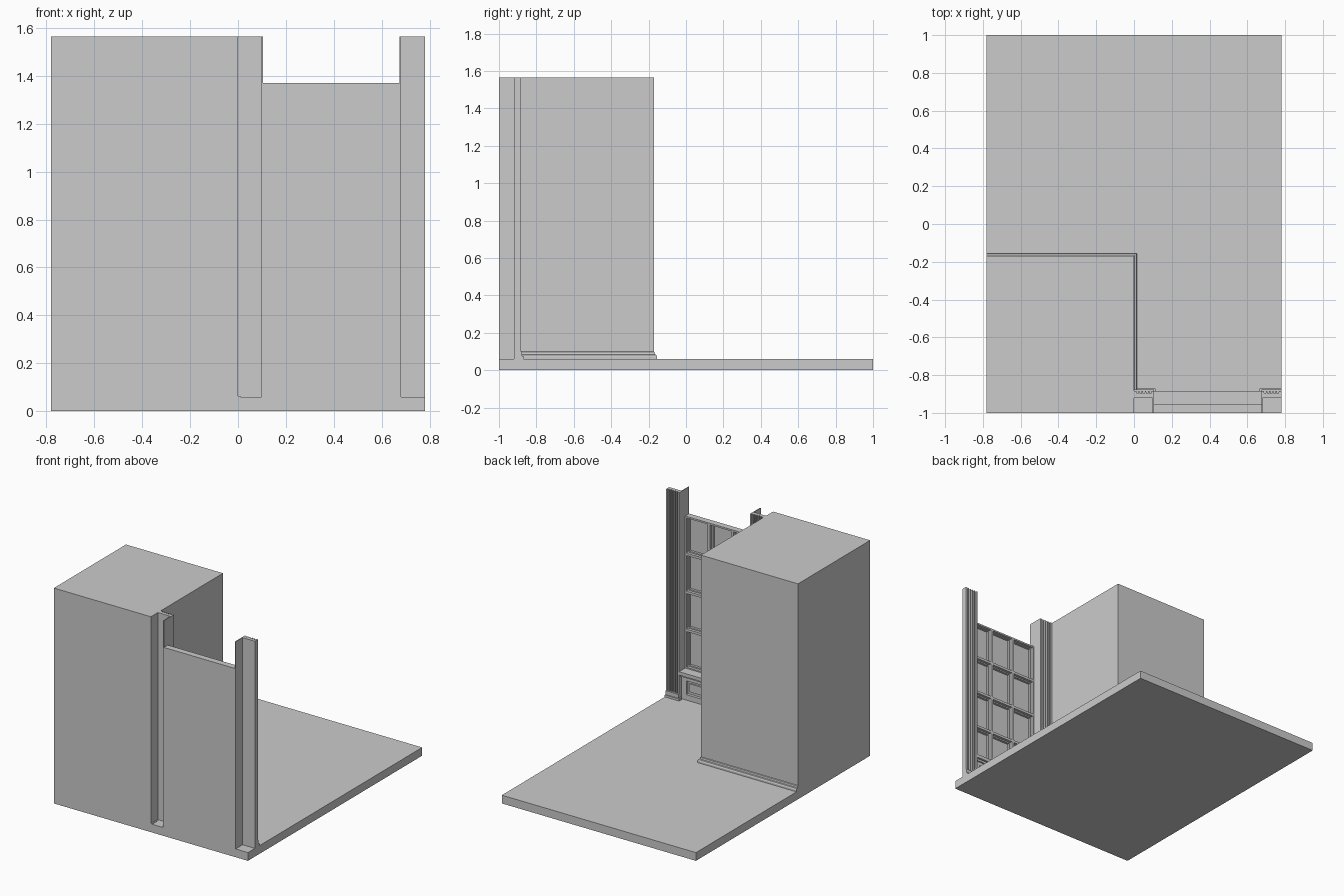
import bpy, bmesh

if "Cube" in bpy.data.objects:
    bpy.data.objects.remove(bpy.data.objects["Cube"])

def finish(name, bm):
    bmesh.ops.recalc_face_normals(bm, faces=bm.faces)
    me = bpy.data.meshes.new(name)
    bm.to_mesh(me)
    bm.free()
    ob = bpy.data.objects.new(name, me)
    bpy.context.collection.objects.link(ob)
    return ob

def boxes(name, *dims):
    # each entry: x0, x1, y0, y1, z0, z1
    bm = bmesh.new()
    for x0, x1, y0, y1, z0, z1 in dims:
        vs = bmesh.ops.create_cube(bm, size=1)["verts"]
        for v in vs:
            v.co = ((x0 + x1) / 2 + v.co.x * (x1 - x0),
                    (y0 + y1) / 2 + v.co.y * (y1 - y0),
                    (z0 + z1) / 2 + v.co.z * (z1 - z0))
    return finish(name, bm)

def loft(name, rings):
    # closed rings joined in order, with end caps
    bm = bmesh.new()
    rs = [[bm.verts.new(p) for p in r] for r in rings]
    n = len(rs[0])
    for a, b in zip(rs, rs[1:]):
        for i in range(n):
            j = (i + 1) % n
            bm.faces.new((a[i], a[j], b[j], b[i]))
    bm.faces.new(rs[0])
    bm.faces.new(rs[-1])
    return finish(name, bm)

FLOOR, TOP, HEAD, SILL = 0.06, 1.565, 1.37, 0.265
L, R = 0.105, 0.675            # window opening
FRONT, PANE, FRAME = -1.0, -0.992, -0.955
WALL = -0.172                  # back face of the wall block

boxes("floor_slab", (-0.78, 0.78, -1, 1, 0, FLOOR))
boxes("wall_block", (-0.78, 0, -1, WALL, FLOOR, TOP))

# baseboard swept round the two room-side faces, mitred at the corner
prof = [(0, FLOOR), (0.017, FLOOR), (0.017, 0.072), (0.013, 0.082), (0.006, 0.085),
        (0.004, 0.097), (0, 0.1)]
loft("baseboard", [[(-0.78, WALL + d, z) for d, z in prof],
                   [(d, WALL + d, z) for d, z in prof],
                   [(d, -0.885, z) for d, z in prof]])
boxes("front_baseboard_end", (0, 0.01, -1, -0.94, FLOOR, 0.064))

# fluted casings with plinths and jambs, either side of the window
flutes = 5
for side, x0, x1 in (("left", 0.0, L), ("right", R, 0.78)):
    pts = [(x0, -0.92), (x0, -0.885)]
    step = (x1 - x0 - 0.02) / flutes
    for i in range(flutes):
        a = x0 + 0.01 + i * step
        pts += [(a + 0.003, -0.885), (a + 0.005, -0.897),
                (a + step - 0.005, -0.897), (a + step - 0.003, -0.885)]
    pts += [(x1, -0.885), (x1, -0.92)]
    loft(side + "_fluted_casing", [[(x, y, z) for x, y in pts] for z in (FLOOR, TOP)])
    p0, p1 = (x0, x1 + 0.01) if side == "left" else (x0 - 0.01, x1)
    boxes(side + "_plinth", (p0, p1, -0.9, -0.87, FLOOR, 0.075),
          (x0, x1, -0.9, -0.877, 0.075, 0.103))
    j0, j1 = (L - 0.006, L) if side == "left" else (R, R + 0.006)
    boxes(side + "_jamb", (j0, j1, -1, -0.9, FLOOR, TOP))

# window: back sheet, outer frame and glazing bars
boxes("window_panes", (L, R, FRONT, PANE, FLOOR, HEAD))
cols, rows, bar = 3, 4, 0.009
bars, beads = [], []
cw, rh = (R - L) / cols, (HEAD - SILL) / rows
for i in range(cols + 1):
    x = L + i * cw
    bars.append((max(L, x - bar), min(R, x + bar), PANE, FRAME, SILL, HEAD))
    beads.append((max(L, x - 0.018), min(R, x + 0.018), PANE, -0.975, SILL, HEAD))
for j in range(rows + 1):
    z = SILL + j * rh
    z0, z1 = max(SILL, z - bar), min(HEAD, z + bar)
    bars.append((L, R, PANE, FRAME, z0, z1))
    beads.append((L, R, PANE, -0.975, max(SILL, z - 0.018), min(HEAD, z + 0.018)))
boxes("window_bars", *bars)
boxes("window_beads", *beads)
boxes("window_head", (L, R, FRONT, FRAME, HEAD - 0.012, HEAD))

# sill and the panelled apron below it
boxes("window_sill", (L, R, PANE, -0.885, SILL - 0.025, SILL),
      (L, R, PANE, -0.9, SILL - 0.04, SILL - 0.025))
ax, az0, az1 = 0.04, 0.1, 0.2
boxes("apron_frame", (L, L + ax, PANE, -0.91, FLOOR, 0.225),
      (R - ax, R, PANE, -0.91, FLOOR, 0.225),
      (L + ax, R - ax, PANE, -0.91, FLOOR, az0),
      (L + ax, R - ax, PANE, -0.91, az1, 0.225))
boxes("apron_panel", (L + ax, R - ax, PANE, -0.93, az0, az1),
      (L + ax + 0.02, R - ax - 0.02, -0.93, -0.92, az0 + 0.02, az1 - 0.02))
